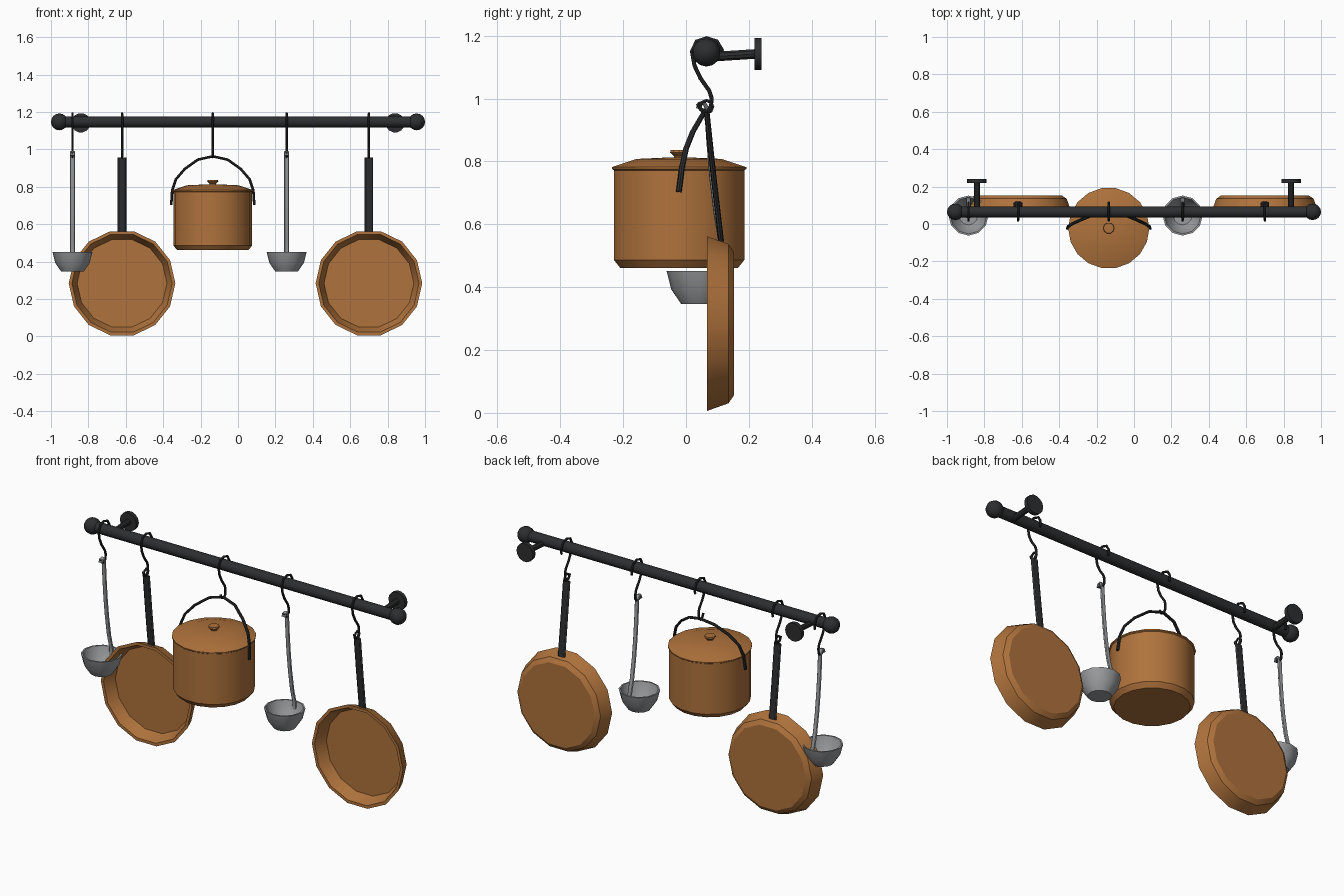
import bpy, bmesh
from math import sin, cos, pi
from mathutils import Vector, Matrix

if "Cube" in bpy.data.objects:
    bpy.data.objects.remove(bpy.data.objects["Cube"])


def material(name, rgb):
    m = bpy.data.materials.new(name)
    m.diffuse_color = (*rgb, 1)
    m.use_nodes = True
    m.node_tree.nodes["Principled BSDF"].inputs["Base Color"].default_value = m.diffuse_color
    return m


IRON = material("dark_iron", (0.026, 0.027, 0.029))
COPPER = material("copper", (0.43, 0.17, 0.045))
STEEL = material("steel", (0.32, 0.33, 0.34))


def finish(name, bm, mat):
    bmesh.ops.remove_doubles(bm, verts=bm.verts, dist=1e-5)
    bmesh.ops.recalc_face_normals(bm, faces=bm.faces)
    me = bpy.data.meshes.new(name)
    bm.to_mesh(me)
    bm.free()
    ob = bpy.data.objects.new(name, me)
    bpy.context.collection.objects.link(ob)
    me.materials.append(mat)
    bpy.context.view_layer.objects.active = ob
    ob.select_set(True)
    bpy.ops.object.shade_smooth_by_angle()
    ob.select_set(False)
    return ob


def skin(bm, rings, caps):
    rings = [[bm.verts.new(p) for p in r] for r in rings]
    n = len(rings[0])
    for a, b in zip(rings, rings[1:]):
        for i in range(n):
            j = (i + 1) % n
            bm.faces.new((a[i], a[j], b[j], b[i]))
    if caps:
        bm.faces.new(rings[0])
        bm.faces.new(rings[-1])


def lathe(name, profile, n, mat, loc, rot=Matrix()):
    """Revolve (radius, height) pairs; both ends are capped."""
    bm = bmesh.new()
    skin(bm, [[(r * cos(2 * pi * i / n), r * sin(2 * pi * i / n), h)
               for i in range(n)] for r, h in profile], True)
    bm.transform(Matrix.Translation(loc) @ rot)
    return finish(name, bm, mat)


def tube(name, pts, rs, rn, mat, n=8, ref=(1, 0, 0)):
    """Sweep an ellipse: rs along ref, rn across it."""
    pts = [Vector(p) for p in pts]
    rings = []
    for k, p in enumerate(pts):
        t = (pts[min(k + 1, len(pts) - 1)] - pts[max(k - 1, 0)]).normalized()
        nrm = t.cross(Vector(ref)).normalized()
        side = nrm.cross(t)
        rings.append([p + side * rs * cos(2 * pi * i / n) + nrm * rn * sin(2 * pi * i / n)
                      for i in range(n)])
    bm = bmesh.new()
    skin(bm, rings, True)
    return finish(name, bm, mat)


TO_X = Matrix.Rotation(pi / 2, 4, 'Y')
TO_Y = Matrix.Rotation(-pi / 2, 4, 'X')   # lathe axis points to +y
RY, RZ = 0.065, 1.147

# Rail, end balls and wall mounts
lathe("rail", [(0.03, -0.96), (0.03, 0.96)], 14, IRON, (0, RY, RZ), TO_X)
for s, side in ((-1, "left"), (1, "right")):
    ball = [(max(0.045 * sin(pi * k / 8), 0.001), -0.045 * cos(pi * k / 8)) for k in range(9)]
    lathe(side + "_rail_end", ball, 14, IRON, (0.955 * s, RY, RZ), TO_X)
    tube(side + "_mount_arm", [(0.84 * s, RY, 1.132), (0.84 * s, 0.22, 1.142)],
         0.016, 0.016, IRON, 10)
    lathe(side + "_wall_plate", [(0.052, 0.218), (0.052, 0.24)], 14, IRON,
          (0.84 * s, 0, 1.142), TO_Y)

# S hooks over the rail
HOOK = [(0.112, 1.122), (0.114, 1.155), (0.098, 1.182), (0.066, 1.192), (0.034, 1.182),
        (0.019, 1.15), (0.027, 1.105), (0.046, 1.065), (0.074, 1.025), (0.081, 1.003),
        (0.08, 0.975), (0.066, 0.958), (0.047, 0.966), (0.038, 0.985)]
for i, x in enumerate((-0.885, -0.62, -0.135, 0.26, 0.70)):
    tube(f"hook_{i + 1}", [(x, y, z) for y, z in HOOK], 0.0065, 0.0065, IRON)

# Frying pans hung face forward
PAN = [(0.24, 0.132), (0.268, 0.067), (0.285, 0.067), (0.26, 0.135), (0.235, 0.152)]
for i, x in enumerate((-0.62, 0.70)):
    lathe(f"pan_{i + 1}", PAN, 14, COPPER, (x, 0, 0.284), TO_Y)
    tube(f"pan_handle_{i + 1}", [(x, 0.066, 0.956), (x, 0.088, 0.75), (x, 0.112, 0.545)],
         0.023, 0.009, IRON, 8)
    ring = [(x, 0.065 + 0.02 * cos(a * pi / 4), 0.974 + 0.02 * sin(a * pi / 4))
            for a in range(-2, 7)]
    tube(f"pan_ring_{i + 1}", ring, 0.006, 0.006, IRON, 6)

# Ladles with curled handles
BOWL = [(0.05, 0.357), (0.082, 0.4), (0.098, 0.452), (0.107, 0.452),
        (0.092, 0.393), (0.06, 0.346)]
LADLE = [(0.038, 0.968), (0.043, 0.984), (0.056, 0.987), (0.066, 0.972), (0.067, 0.94),
         (0.072, 0.86), (0.081, 0.75), (0.094, 0.64), (0.112, 0.53), (0.133, 0.45),
         (0.132, 0.41)]
for i, x in enumerate((-0.885, 0.26)):
    lathe(f"ladle_bowl_{i + 1}", BOWL, 12, STEEL, (x, 0.045, 0))
    tube(f"ladle_handle_{i + 1}", [(x, y, z) for y, z in LADLE], 0.0135, 0.007, STEEL)

# Lidded pot, knob and bail handle
PX, PY = -0.135, -0.022
lathe("pot_body", [(0.19, 0.461), (0.211, 0.487), (0.211, 0.776)], 18, COPPER, (PX, PY, 0))
lathe("pot_lid", [(0.211, 0.772), (0.217, 0.776), (0.217, 0.782), (0.137, 0.808), (0.03, 0.813)],
      18, COPPER, (PX, PY, 0))
lathe("pot_knob", [(0.016, 0.808), (0.018, 0.818), (0.03, 0.828), (0.028, 0.836)],
      10, COPPER, (PX, PY, 0))
ARC = [(0.222, -0.023, 0.703), (0.217, -0.013, 0.78), (0.197, 0.0, 0.84),
       (0.15, 0.022, 0.895), (0.08, 0.051, 0.945)]
bail = [(PX - x, y, z) for x, y, z in ARC] + [(PX, 0.064, 0.963)] + \
       [(PX + x, y, z) for x, y, z in reversed(ARC)]
tube("pot_bail", bail, 0.009, 0.007, IRON, 8, (0, 1, 0))
